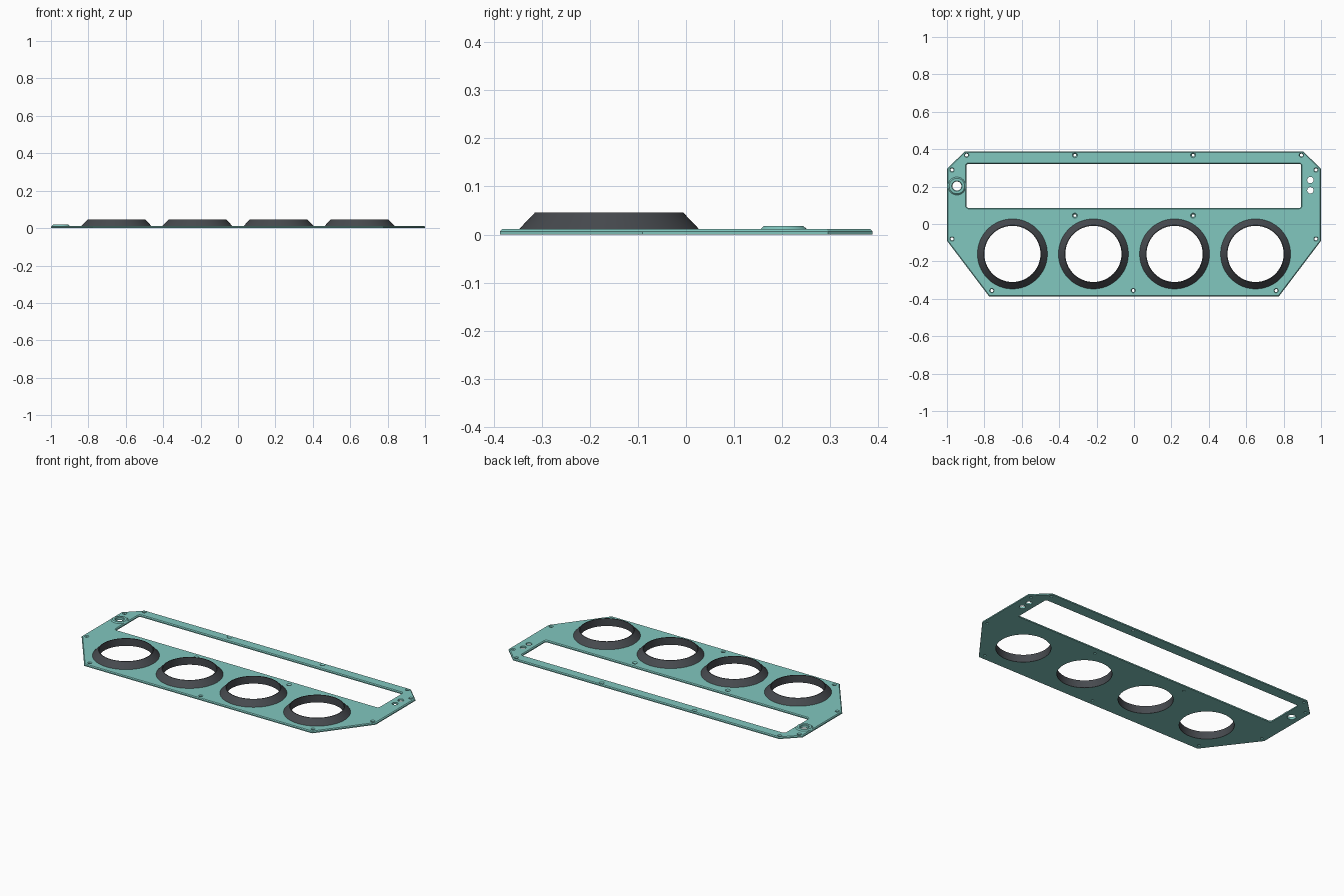
import bpy, bmesh, math
from mathutils import Vector

if "Cube" in bpy.data.objects:
    bpy.data.objects.remove(bpy.data.objects["Cube"])

T = 0.0115          # plate thickness
CH = 0.005          # edge chamfer
RING_Y = -0.16
RING_X = (-0.65, -0.217, 0.217, 0.65)


def material(name, rgb):
    m = bpy.data.materials.new(name)
    m.diffuse_color = (*rgb, 1)
    m.use_nodes = True
    m.node_tree.nodes["Principled BSDF"].inputs["Base Color"].default_value = m.diffuse_color
    return m


teal = material("teal", (0.22, 0.57, 0.52))
charcoal = material("charcoal", (0.062, 0.068, 0.077))


def finish(bm, name, mat):
    bmesh.ops.recalc_face_normals(bm, faces=bm.faces)
    me = bpy.data.meshes.new(name)
    bm.to_mesh(me)
    bm.free()
    me.materials.append(mat)
    ob = bpy.data.objects.new(name, me)
    bpy.context.collection.objects.link(ob)
    bpy.ops.object.select_all(action='DESELECT')
    ob.select_set(True)
    bpy.context.view_layer.objects.active = ob
    bpy.ops.object.shade_smooth_by_angle(angle=math.radians(30))
    return ob


def circle(x, y, r, n):
    return [(x + r * math.cos(2 * math.pi * i / n),
             y + r * math.sin(2 * math.pi * i / n)) for i in range(n)]


def offset(pts, d):
    """Move a counter-clockwise outline inward by d."""
    out = []
    for i, p in enumerate(pts):
        p = Vector(p)
        a = (p - Vector(pts[i - 1])).normalized()
        b = (Vector(pts[(i + 1) % len(pts)]) - p).normalized()
        na, nb = Vector((-a.y, a.x)), Vector((-b.y, b.x))
        out.append(tuple(p + (na + nb) * d / (1 + na.dot(nb))))
    return out


def rounded_rect(x0, x1, y0, y1, r, n=5):
    pts = []
    corners = ((x1 - r, y1 - r), (x0 + r, y1 - r), (x0 + r, y0 + r), (x1 - r, y0 + r))
    for k, (cx, cy) in enumerate(corners):
        for i in range(n):
            a = math.pi / 2 * (k + i / (n - 1))
            pts.append((cx + r * math.cos(a), cy + r * math.sin(a)))
    return pts


def wall(bm, levels):
    """Skin stacked loops; return the edges of the bottom and top loops."""
    rows = [[bm.verts.new((x, y, z)) for x, y in pts] for pts, z in levels]
    n = len(rows[0])
    for lo, hi in zip(rows, rows[1:]):
        for i in range(n):
            j = (i + 1) % n
            bm.faces.new((lo[i], lo[j], hi[j], hi[i]))
    return [[bm.edges.get((r[i], r[(i + 1) % n])) for i in range(n)]
            for r in (rows[0], rows[-1])]


def lathe(name, x, y, profile, mat, n):
    """Closed profile of (radius, z) revolved about a vertical axis."""
    bm = bmesh.new()
    wall(bm, [(circle(x, y, r, n), z) for r, z in profile + profile[:1]])
    bmesh.ops.remove_doubles(bm, verts=bm.verts, dist=1e-6)
    return finish(bm, name, mat)


# Face plate: chamfered outline, window and holes
right = [(0.775, -0.387), (1.0, -0.09), (1.0, 0.295), (0.905, 0.388)]
outline = right + [(-x, y) for x, y in reversed(right)]
window = rounded_rect(-0.896, 0.894, 0.086, 0.322, 0.012)

loops = [
    [(outline, 0), (outline, T - CH), (offset(outline, CH), T)],
    [(window, 0), (window, T - CH), (offset(window, -CH), T)],
]
# Countersunk screw holes
screws = [(s * x, y) for s in (-1, 1) for x, y in
          ((0.895, 0.368), (0.973, 0.289), (0.973, -0.08), (0.76, -0.356))]
screws.append((-0.004, -0.356))
for x, y in screws:
    loops.append([(circle(x, y, 0.008, 20), 0), (circle(x, y, 0.008, 20), 0.006),
                  (circle(x, y, 0.012, 20), T)])
for x in (-0.316, 0.316):
    for y in (0.368, 0.045):
        loops.append([(circle(x, y, 0.007, 20), 0), (circle(x, y, 0.007, 20), 0.003),
                      (circle(x, y, 0.014, 20), T)])
# Pair of indicator holes, boss hole and the four large openings
plain = [(0.943, 0.235, 0.017, 32), (0.943, 0.18, 0.017, 32), (-0.947, 0.203, 0.026, 40)]
plain += [(x, RING_Y, 0.152, 96) for x in RING_X]
for x, y, r, n in plain:
    loops.append([(circle(x, y, r, n), 0), (circle(x, y, r, n), T)])

bm = bmesh.new()
bottom, top = [], []
for levels in loops:
    b, t = wall(bm, levels)
    bottom += b
    top += t
for edges, nz in ((bottom, -1), (top, 1)):
    bmesh.ops.triangle_fill(bm, edges=edges, use_beauty=True, use_dissolve=False,
                            normal=(0, 0, nz))
finish(bm, "face_plate", teal)

# Raised boss round the left hole
lathe("left_boss", -0.947, 0.203,
      [(0.024, 0), (0.024, 0.015), (0.028, 0.018), (0.041, 0.018),
       (0.048, T), (0.026, T), (0.026, 0)], teal, 40)

# Tapered bezels round the large openings
for i, x in enumerate(RING_X):
    lathe(f"bezel_{i + 1}", x, RING_Y,
          [(0.15, 0), (0.15, 0.046), (0.154, 0.046),
           (0.187, T), (0.152, T), (0.152, 0)], charcoal, 96)
